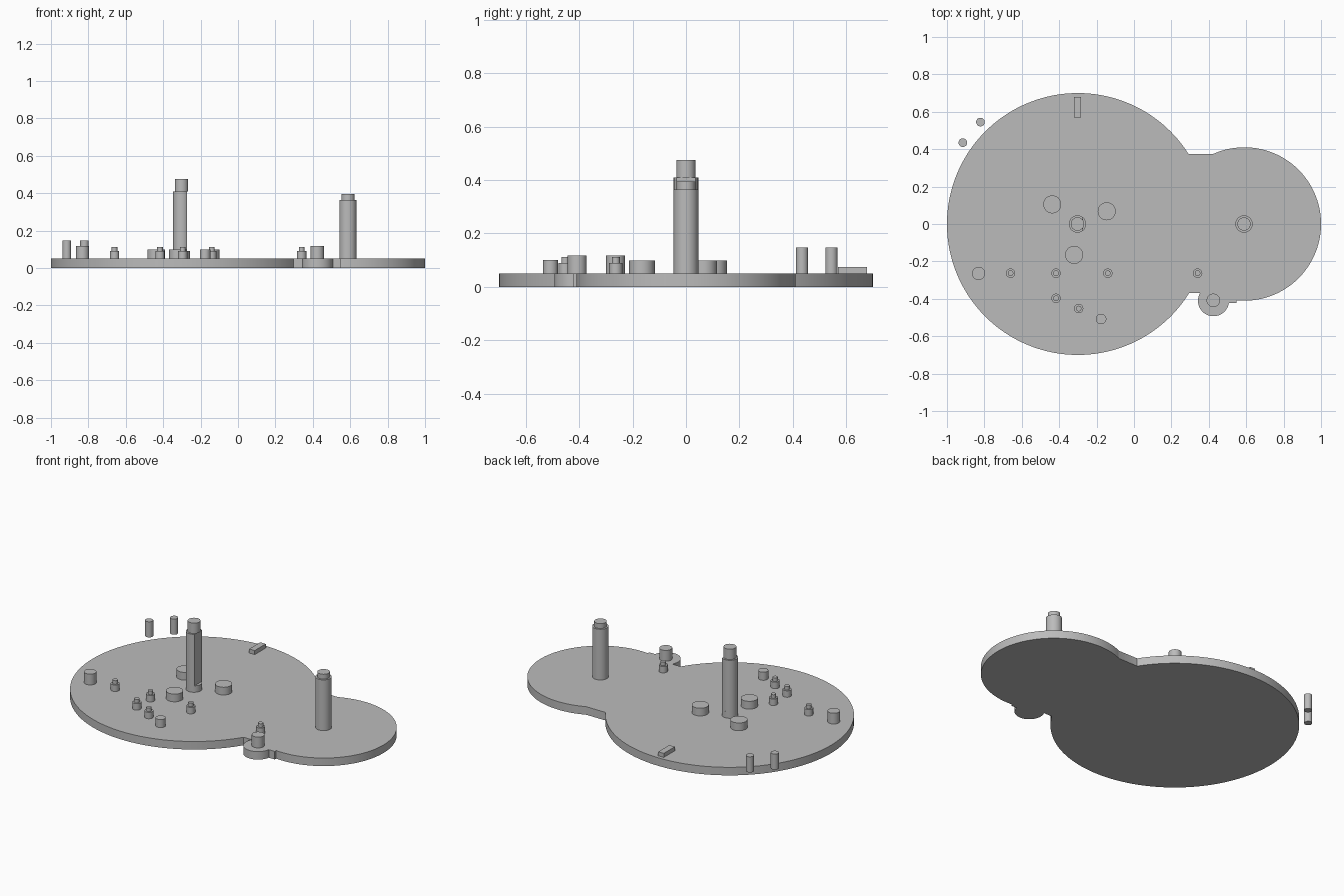
import bpy
import bmesh
from math import radians, degrees, sin, cos, asin, acos, atan2, pi

cube = bpy.data.objects.get("Cube")
if cube:
    bpy.data.objects.remove(cube, do_unlink=True)

grey = bpy.data.materials.new("plain_grey")
grey.use_nodes = True
grey.diffuse_color = (0.5, 0.5, 0.5, 1)
grey.node_tree.nodes["Principled BSDF"].inputs["Base Color"].default_value = (0.5, 0.5, 0.5, 1)

PLATE_TOP = 0.05


def arc(cx, cy, r, a0, a1, n):
    """Points along an arc, angles in radians, both ends included."""
    return [(cx + r * cos(a0 + (a1 - a0) * i / n),
             cy + r * sin(a0 + (a1 - a0) * i / n)) for i in range(n + 1)]


def finish(name, bm):
    bmesh.ops.recalc_face_normals(bm, faces=bm.faces[:])
    mesh = bpy.data.meshes.new(name)
    bm.to_mesh(mesh)
    bm.free()
    mesh.materials.append(grey)
    obj = bpy.data.objects.new(name, mesh)
    bpy.context.collection.objects.link(obj)
    bpy.ops.object.select_all(action='DESELECT')
    obj.select_set(True)
    bpy.context.view_layer.objects.active = obj
    bpy.ops.object.shade_smooth_by_angle(angle=radians(30))
    return obj


def prism(name, outline, z0, z1):
    """Extrude a closed outline between two heights."""
    bm = bmesh.new()
    face = bm.faces.new([bm.verts.new((x, y, z0)) for x, y in outline])
    top = bmesh.ops.extrude_face_region(bm, geom=[face], use_keep_orig=True)
    for v in top["geom"]:
        if isinstance(v, bmesh.types.BMVert):
            v.co.z = z1
    return finish(name, bm)


def post(name, x, y, profile, n=40):
    """Turn a stepped (radius, height) profile about a vertical axis."""
    bm = bmesh.new()
    rings = [[bm.verts.new((px, py, z)) for px, py in arc(x, y, r, 0, 2 * pi, n)[:-1]]
             for r, z in profile]
    for lower, upper in zip(rings, rings[1:]):
        for i in range(n):
            j = (i + 1) % n
            bm.faces.new((lower[i], lower[j], upper[j], upper[i]))
    bm.faces.new(rings[0][::-1])
    bm.faces.new(rings[-1])
    return finish(name, bm)


# Base plate: two discs joined by a neck, with a round lug and a small tab
BIG, SMALL, LUG = (-0.30, 0, 0.70), (0.59, 0, 0.41), (0.425, -0.41, 0.083)
neck_back, neck_front, tab_x, tab_y = 0.375, -0.368, 0.548, -0.422
tab_angle = -acos((tab_x - SMALL[0]) / SMALL[2])
outline = arc(*SMALL, tab_angle, pi - asin(neck_back / SMALL[2]), 96)
outline += arc(*BIG, asin(neck_back / BIG[2]), 2 * pi + asin(neck_front / BIG[2]), 144)
outline += arc(*LUG, pi - asin((neck_front - LUG[1]) / LUG[2]),
               2 * pi + asin((tab_y - LUG[1]) / LUG[2]), 32)
outline.append((tab_x, tab_y))
prism("base_plate", outline, 0, PLATE_TOP)

# Main shaft: round foot, body with a flat on one side, round tip
SX, SR, FLAT = -0.302, 0.046, 0.028
post("main_shaft_foot", SX, 0, [(SR, PLATE_TOP), (SR, 0.09)])
half = acos(FLAT / SR)
prism("main_shaft_body", arc(SX, 0, SR, half, 2 * pi - half, 36), 0.09, 0.41)
post("main_shaft_tip", SX, 0, [(0.036, 0.41), (0.036, 0.475)])

# Second shaft
post("second_shaft", 0.588, 0,
     [(SR, PLATE_TOP), (SR, 0.365), (0.035, 0.365), (0.035, 0.395)])

# Plain round studs: name, x, y, radius, top
for name, x, y, r, top in [
    ("wide_stud_left_back", -0.437, 0.105, 0.048, 0.098),
    ("wide_stud_right_back", -0.146, 0.068, 0.048, 0.098),
    ("wide_stud_front", -0.32, -0.165, 0.048, 0.098),
    ("tall_stud", -0.831, -0.264, 0.035, 0.117),
    ("lug_stud", 0.424, -0.408, 0.036, 0.117),
    ("small_stud", -0.176, -0.508, 0.028, 0.1),
    ("outer_pin_back", -0.821, 0.545, 0.023, 0.147),
    ("outer_pin_front", -0.915, 0.435, 0.023, 0.147),
]:
    post(name, x, y, [(r, PLATE_TOP), (r, top)])

# Stepped locating pins
for i, (x, y) in enumerate([(-0.66, -0.263), (-0.417, -0.263), (-0.14, -0.263),
                            (0.34, -0.263), (-0.417, -0.397), (-0.296, -0.452)]):
    post(f"stepped_pin_{i + 1}", x, y,
         [(0.025, PLATE_TOP), (0.025, 0.09), (0.015, 0.09), (0.015, 0.112)], 28)

# Raised bar near the back edge
x0, x1, y0, y1 = -0.322, -0.284, 0.57, 0.678
prism("raised_bar", [(x0, y0), (x1, y0), (x1, y1), (x0, y1)], PLATE_TOP, 0.075)
